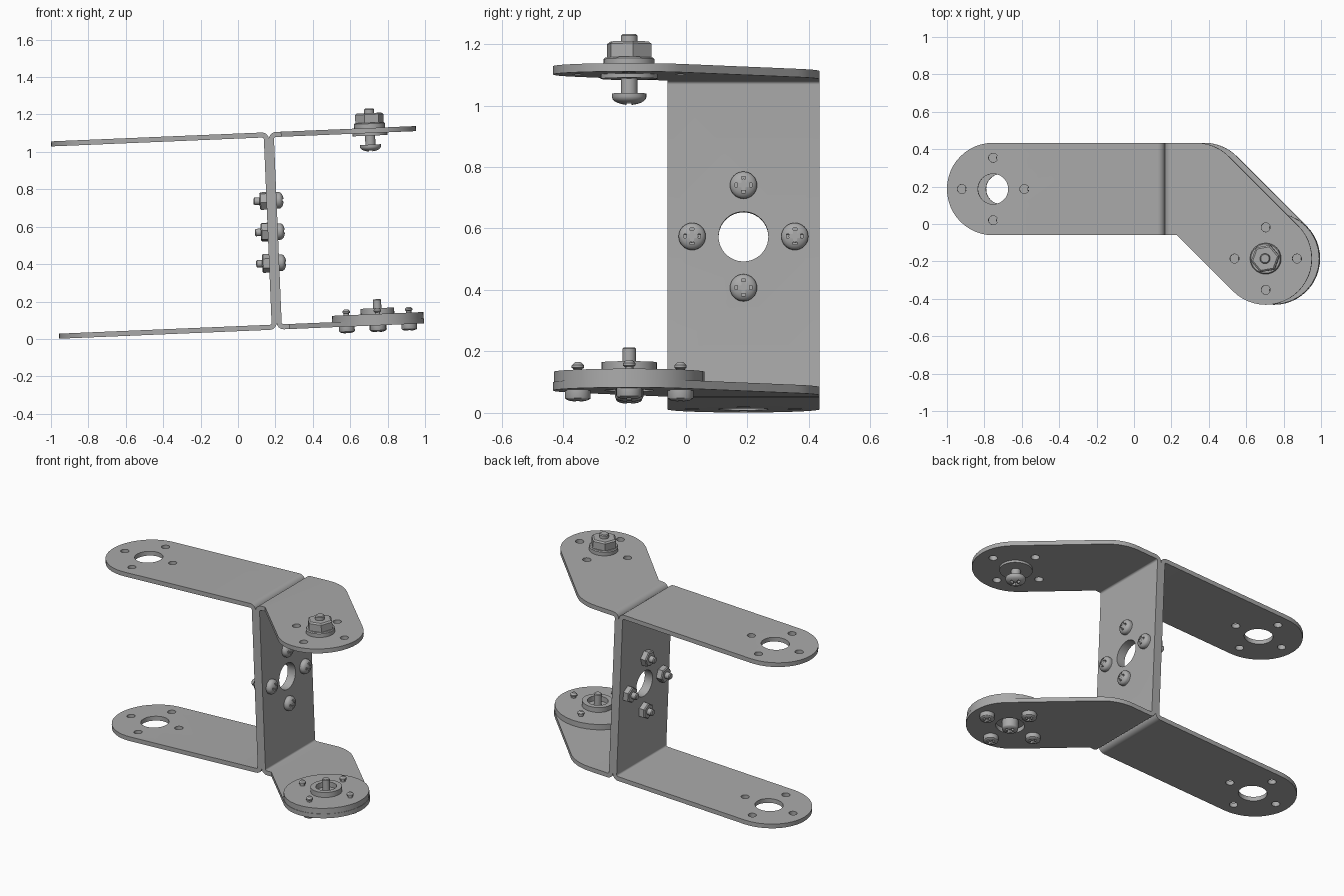
import bpy, bmesh, math
from mathutils import Matrix, Vector

if "Cube" in bpy.data.objects:
    bpy.data.objects.remove(bpy.data.objects["Cube"], do_unlink=True)

steel = bpy.data.materials.new("grey_metal")
steel.use_nodes = True
GREY = (0.4, 0.4, 0.4, 1)
steel.diffuse_color = GREY
steel.node_tree.nodes["Principled BSDF"].inputs["Base Color"].default_value = GREY

# The assembly leans slightly about y
LEAN = Matrix.Translation((0.208, 0, 0.05)) @ Matrix.Rotation(math.radians(-2.4), 4, 'Y')
H, T, R = 1.056, 0.027, 0.247        # bracket height, sheet thickness, arm half width
YC = 0.187                           # arm centre line
LEFT_END = Vector((-0.918, YC))
ELBOW = Vector((0.168, YC))
RIGHT_END = Vector((0.541, -0.185))
RING = [(0.167 * math.cos(i * math.pi / 2), 0.167 * math.sin(i * math.pi / 2)) for i in range(4)]


def arc(c, r, a0, a1, n=24):
    return [(c[0] + r * math.cos(math.radians(a0 + (a1 - a0) * i / n)),
             c[1] + r * math.sin(math.radians(a0 + (a1 - a0) * i / n))) for i in range(n + 1)]


def add_prism(bm, pts, lo, hi, place):
    """Extrude a 2D outline from lo to hi; place(a, b, h) gives the 3D point."""
    face = bm.faces.new([bm.verts.new(place(a, b, lo)) for a, b in pts])
    shift = Vector(place(0, 0, hi)) - Vector(place(0, 0, lo))
    ext = bmesh.ops.extrude_face_region(bm, geom=[face], use_keep_orig=True)
    bmesh.ops.translate(bm, vec=shift, verts=[v for v in ext["geom"] if isinstance(v, bmesh.types.BMVert)])


def finish(name, bm):
    bmesh.ops.recalc_face_normals(bm, faces=bm.faces)
    mesh = bpy.data.meshes.new(name)
    bm.to_mesh(mesh)
    bm.free()
    mesh.materials.append(steel)
    ob = bpy.data.objects.new(name, mesh)
    bpy.context.collection.objects.link(ob)
    return ob


def combine(ob, tool, operation):
    mod = ob.modifiers.new("cut", 'BOOLEAN')
    mod.operation, mod.object, mod.solver = operation, tool, 'EXACT'
    bpy.context.view_layer.objects.active = ob
    bpy.ops.object.modifier_apply(modifier=mod.name)
    bpy.data.objects.remove(tool, do_unlink=True)


def settle(ob, matrix=Matrix()):
    ob.data.transform(LEAN @ matrix)
    bpy.ops.object.select_all(action='DESELECT')
    ob.select_set(True)
    bpy.context.view_layer.objects.active = ob
    bpy.ops.object.shade_smooth_by_angle(angle=math.radians(30))


def up(a, b, h):
    return (a, b, h)


def along_y(a, b, h):
    return (a, h, b)


def along_x(a, b, h):
    return (h, a, b)


def bracket(name, side, plan, end):
    # folded C-section
    ro, ri, far = 0.038, 0.011, 1.5
    outer = [(far, 0)] + arc((ro, ro), ro, 270, 180, 8) + arc((ro, H - ro), ro, 180, 90, 8) + [(far, H)]
    inner = [(far, H - T)] + arc((ro, H - ro), ri, 90, 180, 8) + arc((ro, ro), ri, 180, 270, 8) + [(far, T)]
    bm = bmesh.new()
    add_prism(bm, [(side * a, b) for a, b in outer + inner], -1, 1, along_y)
    ob = finish(name, bm)
    # trimmed to the plan outline
    bm = bmesh.new()
    add_prism(bm, plan, -0.5, 1.5, up)
    combine(ob, finish("plan_cutter", bm), 'INTERSECT')
    # centre holes and bolt holes
    bm = bmesh.new()
    for c, place, lo, hi in ((end, up, -0.3, 1.4), (Vector((YC, 0.523)), along_x, -0.1, 0.1)):
        add_prism(bm, arc(c, 0.081, 0, 345, 39), lo, hi, place)
        for d in RING:
            add_prism(bm, arc(c + Vector(d), 0.024, 0, 345, 19), lo, hi, place)
    combine(ob, finish("hole_cutter", bm), 'DIFFERENCE')
    settle(ob)


def lathe(name, profile, seg=32):
    bm = bmesh.new()
    vs = [bm.verts.new((r, 0, z)) for r, z in profile]
    es = [bm.edges.new(p) for p in zip(vs, vs[1:])]
    bmesh.ops.spin(bm, geom=vs + es, cent=(0, 0, 0), axis=(0, 0, 1), angle=2 * math.pi, steps=seg)
    bmesh.ops.remove_doubles(bm, verts=bm.verts, dist=1e-5)
    return finish(name, bm)


def disc(r, lo, hi, bevel=0.0):
    return [(0, lo), (r, lo), (r, hi - bevel)] + ([(r - bevel, hi)] if bevel else []) + [(0, hi)]


def screw_head(name, r, h, matrix, rim=0.5):
    """Domed head on z = 0 with a cross recess."""
    dome = [(r * math.cos(t * math.pi / 12), h * (rim + (1 - rim) * math.sin(t * math.pi / 12))) for t in range(6)]
    ob = lathe(name, [(0, 0), (r, 0)] + dome + [(0, h)])
    a, b = r * 0.62, r * 0.15
    cross = [(a, -b), (a, b), (b, b), (b, a), (-b, a), (-b, b),
             (-a, b), (-a, -b), (-b, -b), (-b, -a), (b, -a), (b, -b)]
    bm = bmesh.new()
    add_prism(bm, cross, h * 0.5, h * 2, up)
    combine(ob, finish("cross_cutter", bm), 'DIFFERENCE')
    settle(ob, matrix)


def nut(name, r, h, matrix, turn=0):
    ob = lathe(name, [(0, 0), (r, 0), (r, h * 0.85), (r * 0.87, h), (0, h)], 6)
    settle(ob, matrix @ Matrix.Rotation(math.radians(turn), 4, 'Z'))


def plain(name, profile, matrix):
    settle(lathe(name, profile), matrix)


# Back-to-back brackets: straight arms and cranked arms
bracket("straight_bracket", -1,
        arc(LEFT_END, R, 90, 270) + [(0.02, YC - R), (0.02, YC + R)], LEFT_END)
bracket("cranked_bracket", 1,
        [(-0.02, YC - R), (0.067, YC - R)] + arc(RIGHT_END, R, 225, 405)
        + arc(ELBOW, R, 45, 90, 10) + [(-0.02, YC + R)], RIGHT_END)

# Screws and nuts clamping the two webs
to_px = Matrix.Rotation(math.pi / 2, 4, 'Y')
to_nx = Matrix.Rotation(-math.pi / 2, 4, 'Y')
for i, (dy, dz) in enumerate(RING):
    spot = Matrix.Translation((0, YC + dy, 0.523 + dz))
    screw_head(f"web_screw_head_{i}", 0.044, 0.038, spot @ Matrix.Translation((T, 0, 0)) @ to_px, 0.35)
    nut(f"web_nut_{i}", 0.05, 0.037, spot @ Matrix.Translation((-T, 0, 0)) @ to_nx, 20 * i)
    plain(f"web_screw_shank_{i}", disc(0.02, -0.06, 0.096, 0.005), spot @ to_nx)

# Pivot bolt in the upper cranked arm
end = Matrix.Translation((*RIGHT_END, 0))
flip = Matrix.Rotation(math.pi, 4, 'X')
plain("pivot_lower_washer", disc(0.093, H - T - 0.014, H - T), end)
plain("pivot_collar", disc(0.083, H, H + 0.028, 0.005), end)
nut("pivot_nut", 0.077, 0.052, end @ Matrix.Translation((0, 0, H + 0.028)), 10)
plain("pivot_shank", disc(0.027, 0.95, 1.16, 0.005), end)
screw_head("pivot_bolt_head", 0.056, 0.037, end @ Matrix.Translation((0, 0, 0.967)) @ flip, 0.3)

# Round horn on the lower cranked arm with its hub and screws
plain("horn_disc", disc(0.245, T, T + 0.034), end)
plain("horn_hub", [(0.06, 0.05), (0.09, 0.05), (0.09, 0.092), (0.06, 0.092), (0.06, 0.05)], end)
plain("horn_centre_shank", disc(0.022, 0, 0.14, 0.004), end)
screw_head("horn_centre_head", 0.046, 0.064, end @ Matrix.Translation((0, 0, T)) @ flip, 0.75)
for i, (dx, dy) in enumerate(RING):
    spot = end @ Matrix.Translation((dx, dy, 0))
    screw_head(f"horn_screw_head_{i}", 0.042, 0.036, spot @ flip, 0.65)
    plain(f"horn_screw_tip_{i}", [(0, 0), (0.014, 0), (0.014, 0.07), (0.02, 0.074),
                                  (0.02, 0.082), (0.01, 0.092), (0, 0.092)], spot)
